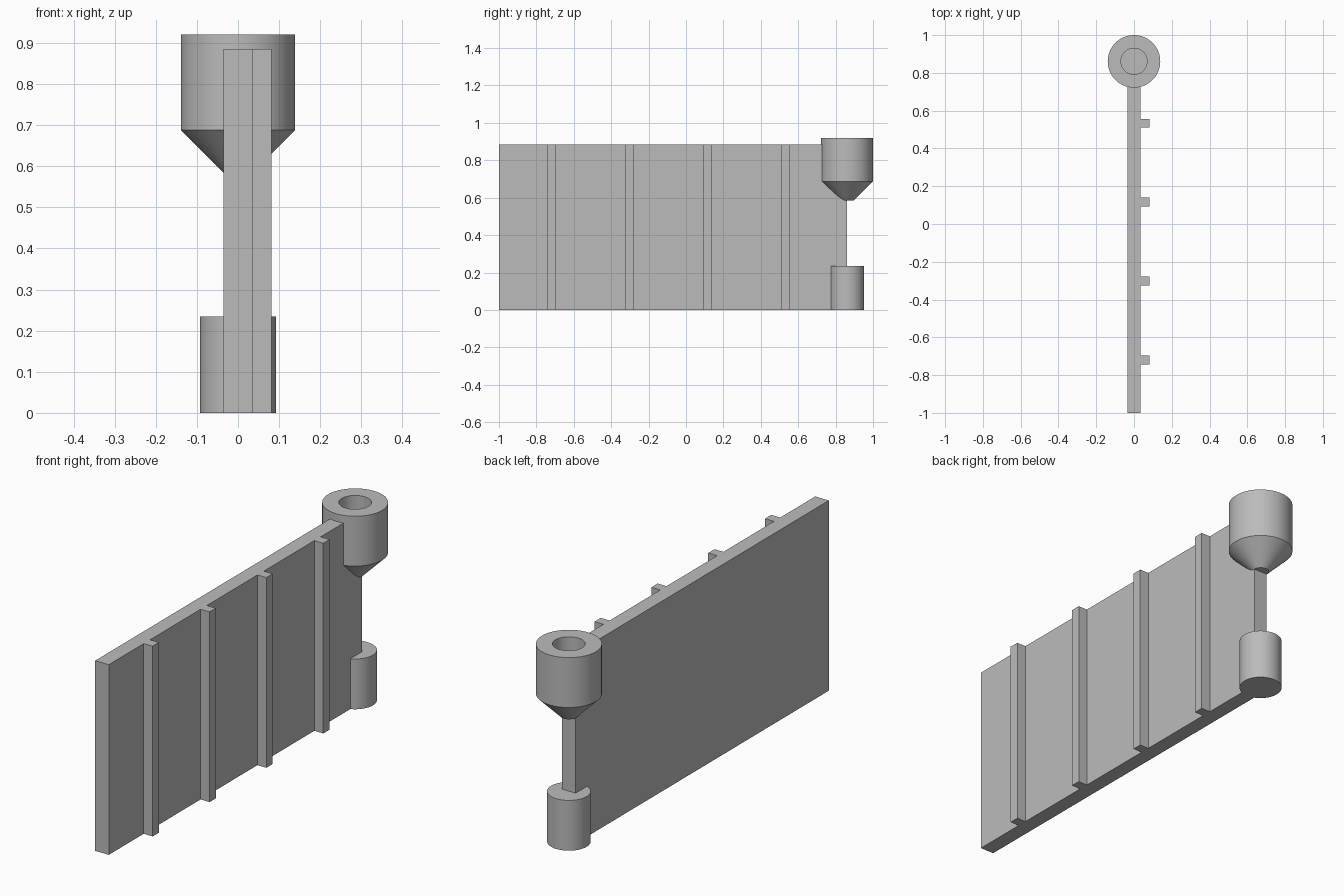
import bpy, bmesh, math

if "Cube" in bpy.data.objects:
    bpy.data.objects.remove(bpy.data.objects["Cube"])

grey = bpy.data.materials.new("plain grey")
grey.diffuse_color = (0.5, 0.5, 0.5, 1)
grey.use_nodes = True
grey.node_tree.nodes["Principled BSDF"].inputs["Base Color"].default_value = grey.diffuse_color

HINGE_Y = 0.861
PANEL_TOP = 0.885


def finish(name, bm, smooth=False):
    bmesh.ops.recalc_face_normals(bm, faces=bm.faces)
    mesh = bpy.data.meshes.new(name)
    bm.to_mesh(mesh)
    bm.free()
    mesh.materials.append(grey)
    ob = bpy.data.objects.new(name, mesh)
    bpy.context.collection.objects.link(ob)
    if smooth:
        bpy.ops.object.select_all(action='DESELECT')
        ob.select_set(True)
        bpy.context.view_layer.objects.active = ob
        bpy.ops.object.shade_smooth_by_angle(angle=math.radians(30))
    return ob


def box(name, x0, x1, y0, y1, z0, z1):
    bm = bmesh.new()
    bmesh.ops.create_cube(bm, size=1)
    for v in bm.verts:
        v.co.x = x0 if v.co.x < 0 else x1
        v.co.y = y0 if v.co.y < 0 else y1
        v.co.z = z0 if v.co.z < 0 else z1
    return finish(name, bm)


def lathe(name, profile, n=72):
    """Revolve (radius, z) rings about the hinge axis and cap both ends."""
    bm = bmesh.new()
    rings = [[bm.verts.new((r * math.cos(2 * math.pi * i / n),
                            HINGE_Y + r * math.sin(2 * math.pi * i / n), z))
              for i in range(n)] for r, z in profile]
    for a, b in zip(rings, rings[1:]):
        for i in range(n):
            j = (i + 1) % n
            bm.faces.new((a[i], a[j], b[j], b[i]))
    bm.faces.new(rings[0])
    bm.faces.new(rings[-1])
    return finish(name, bm, smooth=True)


# Flat gate panel, ending on the hinge axis
panel = box("panel", -0.035, 0.035, -1, HINGE_Y, 0, PANEL_TOP)

# Four upright ribs on one face
for k in range(4):
    y = -0.72 + k * 0.418
    box(f"rib_{k + 1}", 0.034, 0.081, y - 0.023, y + 0.023, 0, PANEL_TOP)

# Upper hinge knuckle: tapered underside and a blind bore from the top
lathe("upper_knuckle", [(0.036, 0.585), (0.139, 0.688), (0.139, 0.92),
                        (0.069, 0.92), (0.069, 0.688)])

# Lower hinge pin
lathe("lower_pin", [(0.092, 0), (0.092, 0.234)])

# Clear the panel out of the bore
cutter = lathe("bore_cutter", [(0.08, 0.675), (0.08, 1.0)])
cutter.hide_render = True
cutter.hide_viewport = True
cut = panel.modifiers.new("bore", 'BOOLEAN')
cut.operation = 'DIFFERENCE'
cut.solver = 'EXACT'
cut.object = cutter
